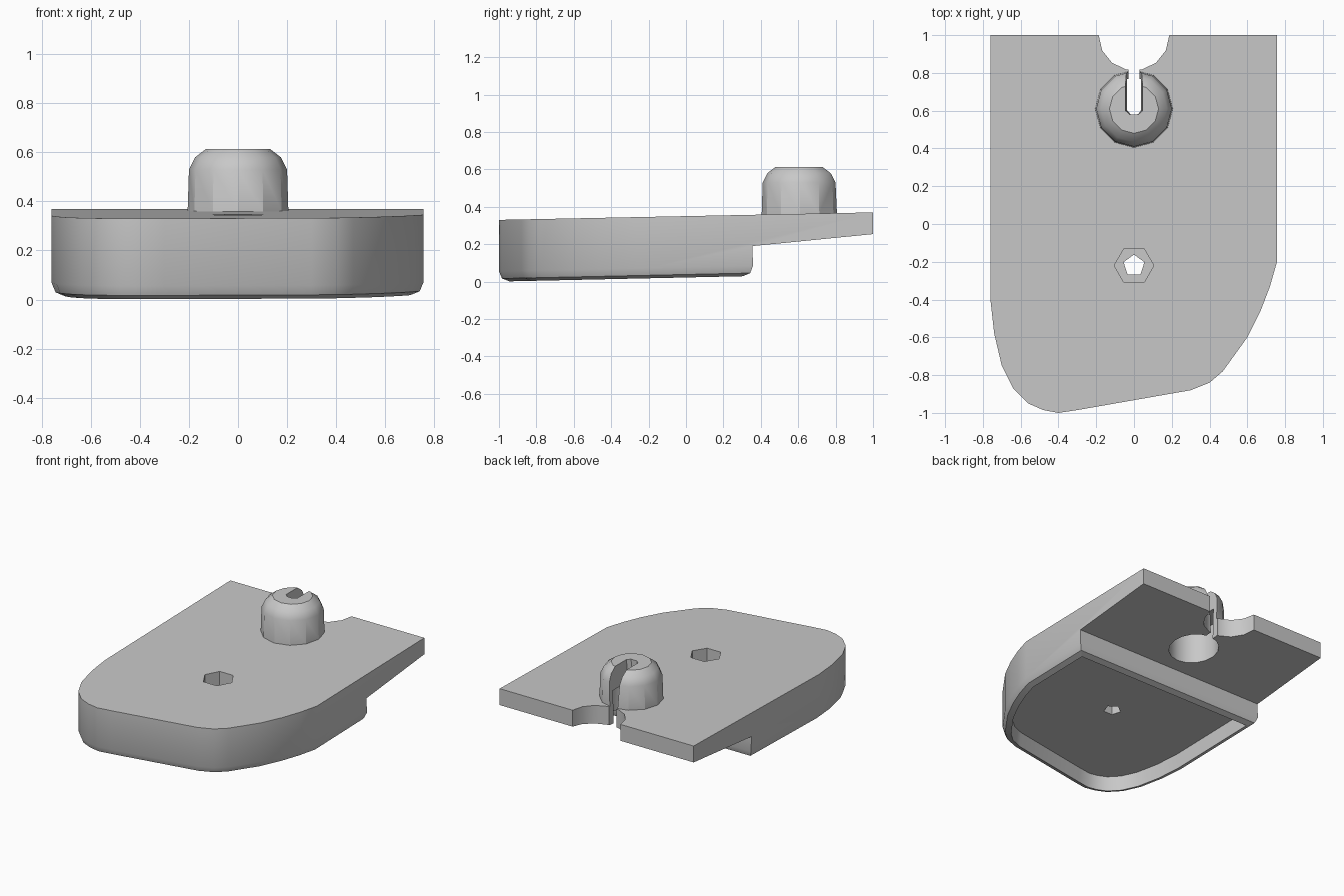
import bpy, bmesh, math
from mathutils import Vector

cube = bpy.data.objects.get("Cube")
if cube:
    bpy.data.objects.remove(cube, do_unlink=True)

grey = bpy.data.materials.new("plain grey")
grey.use_nodes = True
grey.diffuse_color = (0.58, 0.58, 0.58, 1)
grey.node_tree.nodes["Principled BSDF"].inputs["Base Color"].default_value = grey.diffuse_color


def loft(name, rings):
    """Closed solid through rings of equal point count."""
    bm = bmesh.new()
    loops = [[bm.verts.new(p) for p in ring] for ring in rings]
    bm.faces.new(loops[0])
    bm.faces.new(loops[-1])
    for a, b in zip(loops, loops[1:]):
        for i in range(len(a)):
            j = (i + 1) % len(a)
            bm.faces.new((a[i], a[j], b[j], b[i]))
    bmesh.ops.recalc_face_normals(bm, faces=bm.faces)
    mesh = bpy.data.meshes.new(name)
    bm.to_mesh(mesh)
    bm.free()
    mesh.materials.append(grey)
    obj = bpy.data.objects.new(name, mesh)
    bpy.context.collection.objects.link(obj)
    return obj


def turned(name, y, profile, sides, turn=0.0):
    """Upright many-sided solid from (radius, z) pairs."""
    angles = [turn + math.tau * i / sides for i in range(sides)]
    return loft(name, [[(r * math.cos(a), y + r * math.sin(a), z) for a in angles]
                       for r, z in profile])


def combine(target, other, operation):
    """Apply a boolean and discard the helper."""
    mod = target.modifiers.new(operation, 'BOOLEAN')
    mod.object, mod.operation, mod.solver = other, operation, 'EXACT'
    graph = bpy.context.evaluated_depsgraph_get()
    mesh = bpy.data.meshes.new_from_object(target.evaluated_get(graph))
    target.modifiers.clear()
    target.data = mesh
    bpy.data.objects.remove(other, do_unlink=True)


# Plan outline of the base, with a lopsided rounded front
outline = [(-.76, 1), (-.76, -.4), (-.74, -.58), (-.7, -.75), (-.64, -.87),
           (-.56, -.95), (-.48, -.985), (-.4, -1), (-.3, -.985), (.3, -.88),
           (.4, -.84), (.47, -.78), (.6, -.6), (.67, -.46), (.72, -.33),
           (.757, -.2), (.757, 1)]
base = loft("base", [[(x, y, z) for x, y in outline] for z in (-.2, .8)])

# Side profile: thick front block stepping up to a thin rear tongue
profile = [(-1.1, -.002), (.36, .03), (.355, .19), (1.1, .264), (1.1, .372), (-1.1, .328)]
combine(base, loft("side_profile", [[(x, y, z) for y, z in profile] for x in (-1, 1)]),
        'INTERSECT')

# Rounded lower rim of the front block
bm = bmesh.new()
bm.from_mesh(base.data)
rim = [e for e in bm.edges if all(v.co.z < .05 for v in e.verts)
       and any(f.normal.z > -.7 for f in e.link_faces)]
bmesh.ops.bevel(bm, geom=rim, offset=.055, offset_type='OFFSET', segments=2,
                profile=.5, affect='EDGES', clamp_overlap=True)

# Shallow pan sunk into the underside, leaving a narrow rim
bm.normal_update()
floor = max((f for f in bm.faces if f.normal.z < -.9 and f.calc_center_median().z < .08),
            key=lambda f: f.calc_area())
bmesh.ops.inset_region(bm, faces=[floor], thickness=.012, use_even_offset=True)
bmesh.ops.translate(bm, verts=floor.verts, vec=Vector((0, 0, .1)))
bm.to_mesh(base.data)
bm.free()

# Hollow domed knob
KNOB_Y = .61
combine(base, turned("knob", KNOB_Y, [(.207, .31), (.2, .53), (.175, .58), (.13, .614)], 12),
        'UNION')
combine(base, turned("knob_socket", KNOB_Y, [(.165, .1), (.165, .46)], 16), 'DIFFERENCE')

# Rear notch and the slot that joins it to the knob
combine(base, turned("rear_notch", 1, [(.187, .1), (.187, .6)], 14), 'DIFFERENCE')
slot = loft("slot", [[(-w, 1, z), (-w, .6, z), (-w / 2, .58, z),
                      (w / 2, .58, z), (w, .6, z), (w, 1, z)]
                     for w, z in ((.027, .1), (.03, .36), (.05, .7))])
combine(base, slot, 'DIFFERENCE')

# Hexagonal nut recess with a screw hole below it
combine(base, turned("nut_recess", -.22, [(.105, .19), (.105, .6)], 6), 'DIFFERENCE')
combine(base, turned("screw_hole", -.22, [(.058, -.1), (.058, .3)], 5, math.pi / 2), 'DIFFERENCE')

# Soft shading on shallow angles only
bpy.ops.object.select_all(action='DESELECT')
base.select_set(True)
bpy.context.view_layer.objects.active = base
bpy.ops.object.shade_smooth_by_angle(angle=math.radians(28))
